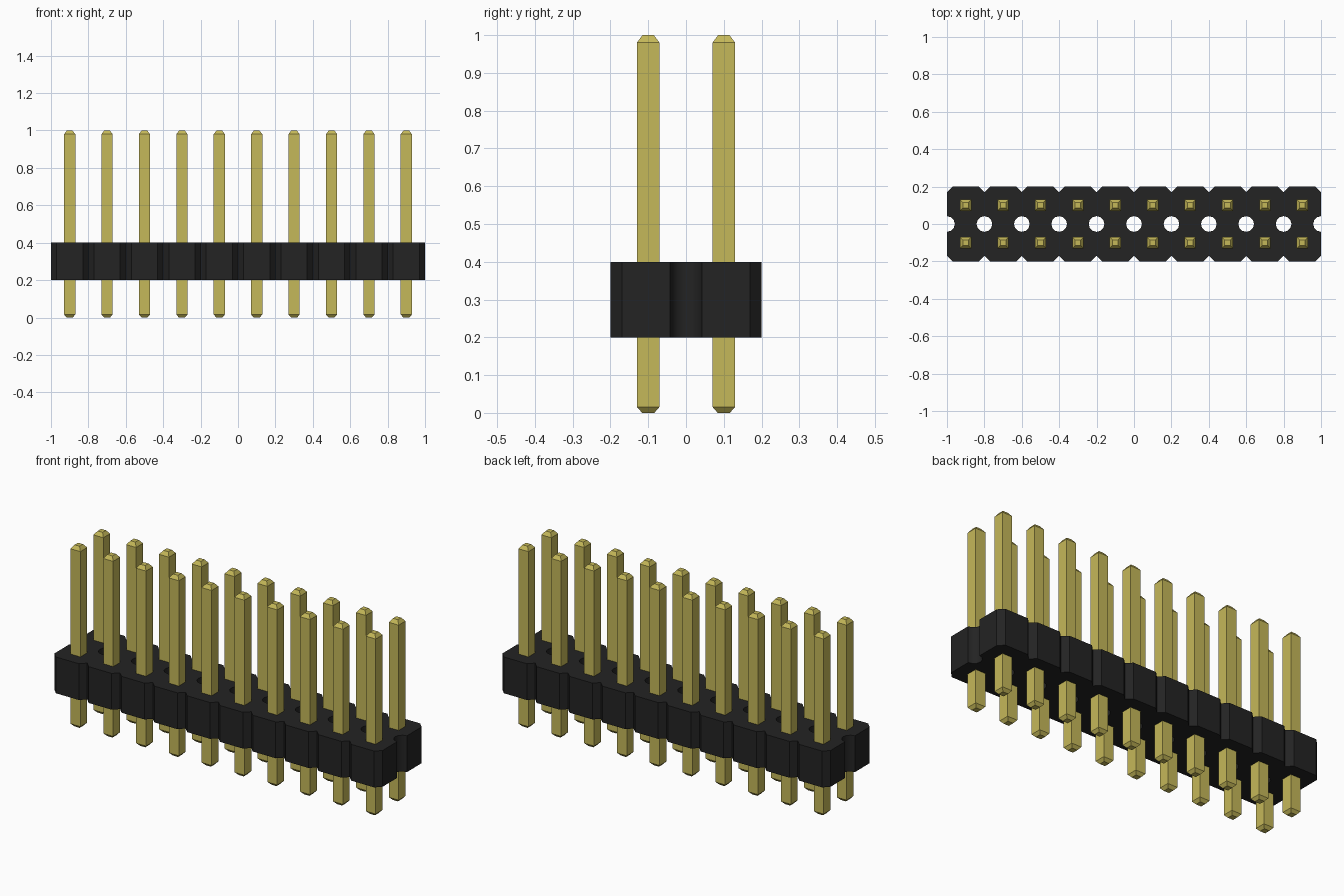
import bpy, bmesh, math

cube = bpy.data.objects.get("Cube")
if cube:
    bpy.data.objects.remove(cube, do_unlink=True)

COLUMNS, PITCH = 10, 0.2
HALF_X, HALF_Y = COLUMNS * PITCH / 2, PITCH
CHAMFER, HOLE, SIDES = 0.03, 0.042, 12
Z_LOW, Z_HIGH = 0.2, 0.4


def material(name, colour, roughness):
    m = bpy.data.materials.new(name)
    m.use_nodes = True
    m.diffuse_color = colour
    shader = m.node_tree.nodes["Principled BSDF"]
    shader.inputs["Base Color"].default_value = colour
    shader.inputs["Roughness"].default_value = roughness
    return m


black = material("black plastic", (0.017, 0.017, 0.017, 1), 0.6)
gold = material("gold metal", (0.56, 0.48, 0.10, 1), 0.4)


def arc(cx, start, end, steps):
    angles = [start + (end - start) * i / steps for i in range(steps + 1)]
    return [(cx + HOLE * math.cos(a), HOLE * math.sin(a)) for a in angles]


# Housing outline: chamfered cells along both long sides, half-round end notches
front = []
for i in range(COLUMNS):
    x = -HALF_X + i * PITCH
    front += [(x, -HALF_Y + CHAMFER), (x + CHAMFER, -HALF_Y),
              (x + PITCH - CHAMFER, -HALF_Y)]
front.append((HALF_X, -HALF_Y + CHAMFER))
half = front + arc(HALF_X, 1.5 * math.pi, math.pi / 2, SIDES // 2)
outline = half + [(-x, -y) for x, y in half]

# Round holes between neighbouring columns
loops = [outline]
for i in range(1, COLUMNS):
    loops.append(arc(-HALF_X + i * PITCH, 0, 2 * math.pi, SIDES)[:-1])

curve = bpy.data.curves.new("housing_profile", "CURVE")
curve.dimensions = "2D"
curve.fill_mode = "BOTH"
curve.extrude = (Z_HIGH - Z_LOW) / 2
for loop in loops:
    spline = curve.splines.new("POLY")
    spline.points.add(len(loop) - 1)
    for point, (x, y) in zip(spline.points, loop):
        point.co = (x, y, 0, 1)
    spline.use_cyclic_u = True
housing = bpy.data.objects.new("housing", curve)
housing.location.z = (Z_LOW + Z_HIGH) / 2
bpy.context.collection.objects.link(housing)
bpy.ops.object.select_all(action="DESELECT")
housing.select_set(True)
bpy.context.view_layer.objects.active = housing
bpy.ops.object.convert(target="MESH")
housing = bpy.context.view_layer.objects.active
bm = bmesh.new()
bm.from_mesh(housing.data)
bmesh.ops.remove_doubles(bm, verts=bm.verts, dist=0.0005)
bmesh.ops.recalc_face_normals(bm, faces=bm.faces)
bm.to_mesh(housing.data)
bm.free()
housing.data.materials.clear()
housing.data.materials.append(black)
bpy.ops.object.shade_smooth_by_angle(angle=math.radians(35))

# Square pin with tapered tips, lofted through (height, half width) sections
bm = bmesh.new()
rings = []
for z, w in [(0, 0.016), (0.016, 0.03), (0.98, 0.03), (1, 0.015)]:
    rings.append([bm.verts.new((sx * w, sy * w, z))
                  for sx, sy in [(-1, -1), (1, -1), (1, 1), (-1, 1)]])
for a, b in zip(rings, rings[1:]):
    for k in range(4):
        n = (k + 1) % 4
        bm.faces.new((a[k], a[n], b[n], b[k]))
bm.faces.new(rings[0][::-1])
bm.faces.new(rings[-1])
pin_mesh = bpy.data.meshes.new("pin")
bm.to_mesh(pin_mesh)
bm.free()
pin_mesh.materials.append(gold)

# Two rows of pins
for row, y in [("front", -PITCH / 2), ("back", PITCH / 2)]:
    for i in range(COLUMNS):
        pin = bpy.data.objects.new(f"{row}_pin_{i + 1}", pin_mesh)
        pin.location = (-HALF_X + (i + 0.5) * PITCH, y, 0)
        bpy.context.collection.objects.link(pin)
